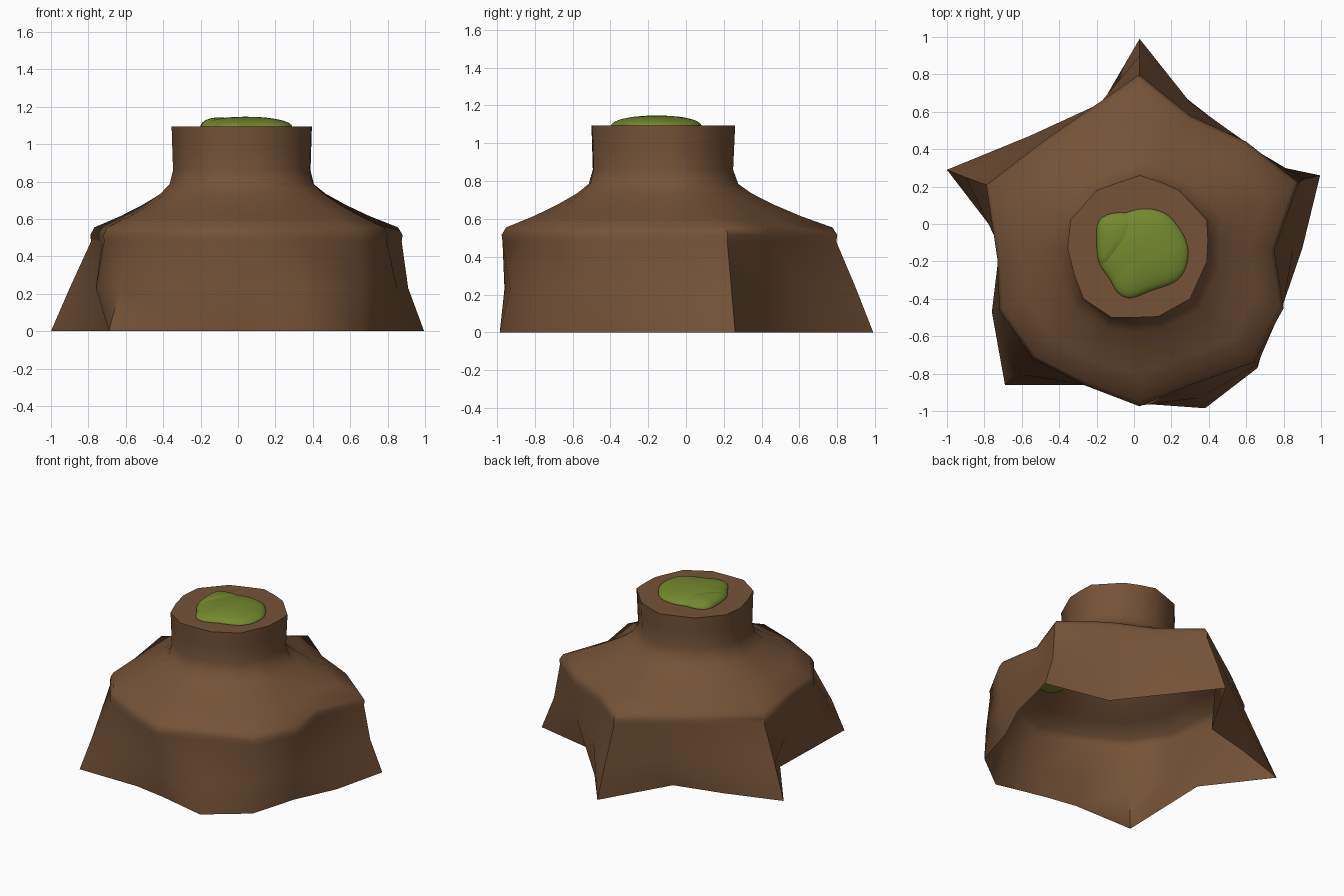
import bpy, bmesh, math
from mathutils import Vector

if "Cube" in bpy.data.objects:
    bpy.data.objects.remove(bpy.data.objects["Cube"])


def material(name, rgb):
    m = bpy.data.materials.new(name)
    m.diffuse_color = (*rgb, 1)
    m.use_nodes = True
    m.node_tree.nodes["Principled BSDF"].inputs["Base Color"].default_value = m.diffuse_color
    return m


BARK = material("bark brown", (0.178, 0.085, 0.038))
MOSS = material("moss green", (0.175, 0.250, 0.027))


def loft(name, rings, mat, cap_start=False, cap_end=False, angle=60):
    """Skin a stack of equal-length rings, optionally closing the ends."""
    bm = bmesh.new()
    rows = [[bm.verts.new(p) for p in ring] for ring in rings]
    n = len(rows[0])
    for a, b in zip(rows, rows[1:]):
        for i in range(n):
            j = (i + 1) % n
            bm.faces.new((a[i], a[j], b[j], b[i]))
    if cap_start:
        bm.faces.new(rows[0])
    if cap_end:
        bm.faces.new(rows[-1])
    bmesh.ops.recalc_face_normals(bm, faces=bm.faces)
    # the top cap must face upward
    bm.faces.ensure_lookup_table()
    if cap_end and bm.faces[-1].normal.z < 0:
        bmesh.ops.reverse_faces(bm, faces=bm.faces)
    me = bpy.data.meshes.new(name)
    bm.to_mesh(me)
    bm.free()
    me.materials.append(mat)
    ob = bpy.data.objects.new(name, me)
    bpy.context.collection.objects.link(ob)
    bpy.ops.object.select_all(action='DESELECT')
    ob.select_set(True)
    bpy.context.view_layer.objects.active = ob
    bpy.ops.object.shade_smooth_by_angle(angle=math.radians(angle))
    return ob


# Stump outlines seen from above, clockwise from the back root
base = [(.03, .99), (.27, .68), (.52, .36), (.995, .26), (.90, -.13), (.76, -.43),
        (.66, -.77), (.38, -.985), (.02, -.90), (-.22, -.86), (-.69, -.86),
        (-.68, -.50), (-.67, -.14), (-1.0, .29), (-.60, .42), (-.25, .51)]
middle = [(.03, .90), (.30, .65), (.59, .43), (.91, .24), (.85, -.14), (.79, -.45),
          (.66, -.75), (.35, -.93), (.03, -.96), (-.27, -.86), (-.63, -.80),
          (-.76, -.47), (-.71, -.14), (-.90, .25), (-.56, .47), (-.22, .60)]
shoulder = [(.03, .80), (.30, .58), (.60, .44), (.88, .22), (.75, -.14), (.80, -.45),
            (.64, -.74), (.30, -.86), (.03, -.975), (-.27, -.86), (-.54, -.72),
            (-.72, -.46), (-.73, -.19), (-.79, .21), (-.46, .46), (-.20, .64)]
neck = [(.03, .26), (.14, .225), (.24, .18), (.39, .02), (.395, -.09), (.39, -.20),
        (.30, -.40), (.13, -.495), (0, -.50), (-.12, -.50), (-.27, -.40),
        (-.32, -.27), (-.355, -.13), (-.34, .02), (-.20, .18), (-.09, .22)]


def blend(a, b, t, z):
    return [Vector((p[0] + (q[0] - p[0]) * t, p[1] + (q[1] - p[1]) * t, z))
            for p, q in zip(a, b)]


# Hollow stump: flared roots, rounded shoulder lip, curved neck, flat top
rings = [blend(base, middle, t, z) for t, z in ((0, 0), (1, .23))]
rings += [blend(shoulder, neck, t, z) for t, z in
          ((.01, .48), (0, .515), (.05, .555), (.36, .615), (.62, .675), (.84, .735),
           (.97, .785), (1.02, .86), (1.01, .98), (1, 1.093))]
loft("tree_stump", rings, BARK, cap_end=True)


def moss(name, outline, z, height):
    """Low rounded cushion grown from an outline."""
    n = len(outline)
    c = (sum(p[0] for p in outline) / n, sum(p[1] for p in outline) / n)
    stack = [[(c[0] + (x - c[0]) * s, c[1] + (y - c[1]) * s, z + h * height)
              for x, y in outline]
             for s, h in ((.8, -.3), (1.03, 0), (1.02, .3), (.86, .68), (.5, .95), (.15, 1.03))]
    ob = loft(name, stack, MOSS, cap_start=True, cap_end=True, angle=180)
    sub = ob.modifiers.new("round", 'SUBSURF')
    sub.levels = sub.render_levels = 2


# Moss cushions on the cut top
moss("moss_large", [(-.12, .02), (-.04, .06), (.05, .085), (.17, .065), (.24, -.02),
                    (.295, -.12), (.28, -.24), (.22, -.32), (.08, -.35), (-.02, -.41),
                    (-.10, -.36), (-.12, -.29), (-.20, -.21), (-.18, -.08)], 1.085, .06)
moss("moss_small", [(-.20, .03), (-.10, .065), (.01, .055), (.025, -.03), (-.02, -.12),
                    (-.09, -.19), (-.16, -.24), (-.195, -.20), (-.20, -.08)], 1.085, .056)

# Moss tucked under the shoulder, seen from below
moss("moss_inside", [(.34 + .11 * math.cos(k * math.pi / 5), -.45 + .11 * math.sin(k * math.pi / 5))
                     for k in range(10)], .55, .08)
